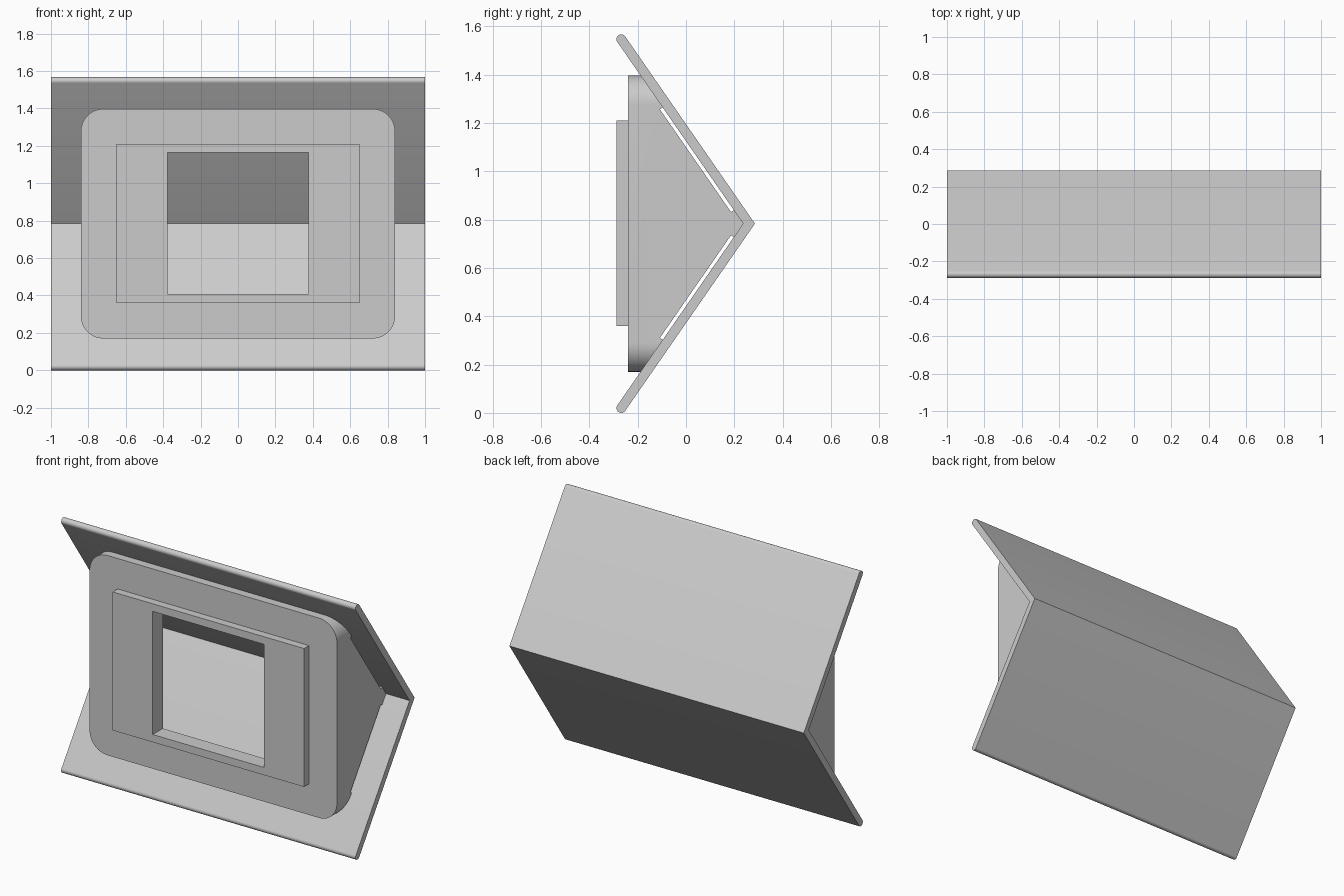
import bpy, bmesh, math
from mathutils import Vector

cube = bpy.data.objects.get("Cube")
if cube:
    bpy.data.objects.remove(cube, do_unlink=True)

grey = bpy.data.materials.new("light grey")
grey.use_nodes = True
COLOUR = (0.6, 0.6, 0.6, 1)
grey.diffuse_color = COLOUR
grey.node_tree.nodes["Principled BSDF"].inputs["Base Color"].default_value = COLOUR

MID = 0.7835            # height of the fold
FOLD_Y = 0.261          # fold, on the plate's centre line
EDGE_Y = -0.268         # centre of the rounded plate edges
R = 0.02                # half the plate thickness
run, rise = FOLD_Y - EDGE_Y, MID - R
length = math.hypot(run, rise)
along = Vector((-run, rise)) / length        # up the upper leaf (y, z)
inward = Vector((-along.y, along.x))         # towards the front
if inward.x > 0:
    inward = -inward
APEX = FOLD_Y - R * length / rise            # inner fold line


def prism(name, points, axis, start, end):
    """Extrude a closed outline along x (points are y, z) or y (points are x, z)."""
    bm = bmesh.new()
    place = (lambda p, d: (d, p[0], p[1])) if axis == "x" else (lambda p, d: (p[0], d, p[1]))
    base = bm.faces.new([bm.verts.new(place(p, start)) for p in points])
    moved = bmesh.ops.extrude_face_region(bm, geom=[base])["geom"]
    shift = Vector(place((0, 0), end - start))
    bmesh.ops.translate(bm, vec=shift, verts=[v for v in moved if isinstance(v, bmesh.types.BMVert)])
    bmesh.ops.recalc_face_normals(bm, faces=bm.faces)
    mesh = bpy.data.meshes.new(name)
    bm.to_mesh(mesh)
    bm.free()
    mesh.materials.append(grey)
    obj = bpy.data.objects.new(name, mesh)
    bpy.context.collection.objects.link(obj)
    return obj


def rounded(half_x, low, high, radius, steps=12):
    if radius == 0:
        return [(half_x, low), (half_x, high), (-half_x, high), (-half_x, low)]
    pts = []
    corners = ((1, high - radius), (-1, high - radius), (-1, low + radius), (1, low + radius))
    for q, (side, z) in enumerate(corners):
        for i in range(steps + 1):
            a = math.pi / 2 * (q + i / steps)
            pts.append((side * (half_x - radius) + radius * math.cos(a), z + radius * math.sin(a)))
    return pts


def combine(obj, tool, operation):
    tool.hide_render = True
    mod = obj.modifiers.new(operation.lower(), "BOOLEAN")
    mod.operation, mod.object, mod.solver = operation, tool, "EXACT"
    bpy.ops.object.select_all(action="DESELECT")
    bpy.context.view_layer.objects.active = obj
    obj.select_set(True)
    bpy.ops.object.modifier_apply(modifier=mod.name)
    bpy.data.objects.remove(tool, do_unlink=True)


def mirror(p):
    return (p[0], 2 * MID - p[1])


# Folded back plate with rounded long edges
centre = Vector((EDGE_Y, 2 * MID - R))
arc = []
for i in range(13):
    a = math.pi * i / 12
    arc.append(tuple(centre - inward * R * math.cos(a) + along * R * math.sin(a)))
outline = [(2 * FOLD_Y - APEX, MID)] + arc + [(APEX, MID)] + [mirror(p) for p in reversed(arc)]
plate = prism("folded_back_plate", outline, "x", -1, 1)

# Hollow housing, trimmed to the inside of the fold
housing = prism("housing", rounded(0.84, 0.17, 1.397, 0.12), "y", -0.24, 0.4)
tip = Vector((APEX, MID)) + along * 1.3
combine(housing, prism("wedge", [(APEX, MID), tuple(tip), mirror(tip)], "x", -1.2, 1.2), "INTERSECT")
combine(housing, prism("cavity", rounded(0.79, 0.22, 1.347, 0.07), "y", -0.19, 0.6), "DIFFERENCE")
combine(housing, prism("opening", rounded(0.378, 0.407, 1.163, 0), "y", -0.5, 0.1), "DIFFERENCE")

# Thin slots between the housing sides and each leaf
near = Vector((APEX, MID)) + along * 0.068
far = Vector((APEX, MID)) + along * 0.585
slot = [tuple(p + inward * d) for p, d in ((near, -0.01), (far, -0.01), (far, 0.014), (near, 0.014))]
for points in (slot, [mirror(p) for p in slot]):
    combine(housing, prism("slot", points, "x", -1.2, 1.2), "DIFFERENCE")

# Raised rectangular frame around the opening
frame = prism("front_frame", rounded(0.65, 0.36, 1.21, 0), "y", -0.288, -0.24)
combine(frame, prism("opening", rounded(0.378, 0.407, 1.163, 0), "y", -0.5, 0.1), "DIFFERENCE")

# Smooth the curved parts, keep the creases sharp
bpy.ops.object.select_all(action="DESELECT")
for obj in (plate, housing, frame):
    obj.select_set(True)
bpy.context.view_layer.objects.active = plate
bpy.ops.object.shade_smooth_by_angle(angle=math.radians(30))
